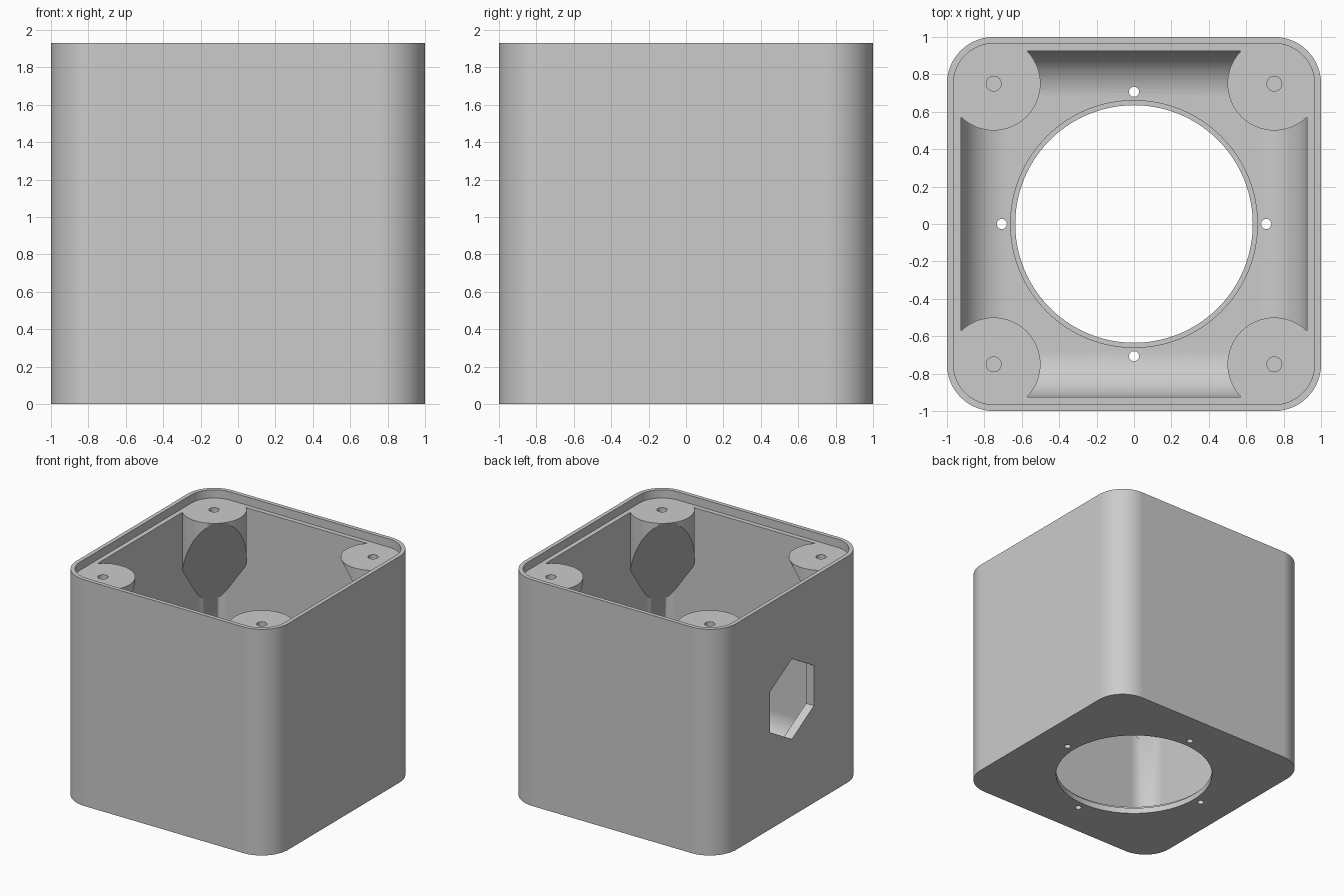
import bpy, bmesh
from math import sin, cos, pi, sqrt, radians
from mathutils import Vector, Matrix

cube = bpy.data.objects.get("Cube")
if cube:
    bpy.data.objects.remove(cube, do_unlink=True)

HEIGHT = 1.93
LEDGE = 1.86       # top of the posts and of the inner ledge
FLOOR = 0.075
INNER = 0.925      # half width of the cavity
POST = 0.75        # post centre offset
FILLET = 0.25

grey = bpy.data.materials.new("plain grey")
grey.use_nodes = True
grey.diffuse_color = (0.6, 0.6, 0.6, 1)
grey.node_tree.nodes["Principled BSDF"].inputs["Base Color"].default_value = (0.6, 0.6, 0.6, 1)


def to_object(name, bm):
    bmesh.ops.recalc_face_normals(bm, faces=bm.faces[:])
    mesh = bpy.data.meshes.new(name)
    bm.to_mesh(mesh)
    bm.free()
    mesh.materials.append(grey)
    obj = bpy.data.objects.new(name, mesh)
    bpy.context.collection.objects.link(obj)
    return obj


def rounded_loft(name, levels, steps=16):
    """Stack rounded squares given as (half width, corner radius, z)."""
    bm = bmesh.new()
    rings = []
    for half, radius, z in levels:
        ring = []
        for corner in range(4):
            mid = pi / 4 + corner * pi / 2
            c = (half - radius) * sqrt(2)
            for i in range(steps + 1):
                a = corner * pi / 2 + i / steps * pi / 2
                ring.append(bm.verts.new((c * cos(mid) + radius * cos(a),
                                          c * sin(mid) + radius * sin(a), z)))
        rings.append(ring)
    for low, high in zip(rings, rings[1:]):
        for i in range(len(low)):
            j = (i + 1) % len(low)
            bm.faces.new((low[i], low[j], high[j], high[i]))
    bm.faces.new(rings[0])
    bm.faces.new(rings[-1])
    return to_object(name, bm)


def cylinder_mesh(radius, z0, z1, x=0, y=0, sides=64):
    bm = bmesh.new()
    bmesh.ops.create_cone(bm, cap_ends=True, segments=sides, radius1=radius, radius2=radius,
                          depth=z1 - z0, matrix=Matrix.Translation((x, y, (z0 + z1) / 2)))
    return bm


def cut(target, cutters):
    """Subtract the cutters from the target, then remove them."""
    for cutter in cutters:
        cutter.hide_render = True
        mod = target.modifiers.new("cut", "BOOLEAN")
        mod.operation = "DIFFERENCE"
        mod.solver = "EXACT"
        mod.object = cutter
    graph = bpy.context.evaluated_depsgraph_get()
    mesh = bpy.data.meshes.new_from_object(target.evaluated_get(graph))
    target.modifiers.clear()
    target.data = mesh
    for cutter in cutters:
        bpy.data.objects.remove(cutter, do_unlink=True)


corners = [(sx, sy) for sx in (-1, 1) for sy in (-1, 1)]

# Cavity with a rounded floor edge
levels = []
for i in range(17):
    a = i / 16 * pi / 2
    inset = FILLET * (1 - sin(a))
    levels.append((INNER - inset, max(0.175 - inset, 0.02), FLOOR + FILLET * (1 - cos(a))))
levels.append((INNER, 0.175, 2.1))
cavity = rounded_loft("cavity_cutter", levels)

# Corner posts with a sloped underside running down into the corner
posts = []
for sx, sy in corners:
    bm = cylinder_mesh(0.25, 0.7, 2.3, sx * POST, sy * POST)
    inward = Vector((-sx, -sy, 0)).normalized()
    bottom = bmesh.ops.bisect_plane(
        bm, geom=bm.verts[:] + bm.edges[:] + bm.faces[:], dist=1e-5,
        plane_co=(sx * POST, sy * POST, LEDGE - 0.5),
        plane_no=Vector((0, 0, 1)) - inward * 2, clear_inner=True)
    bmesh.ops.holes_fill(bm, edges=[e for e in bm.edges if e.is_boundary])
    posts.append(to_object("corner_post", bm))
cut(cavity, posts)

# Outer body and the recess for a lid
body = rounded_loft("housing", [(1, 0.25, 0), (1, 0.25, HEIGHT)])
lid_recess = rounded_loft("lid_recess_cutter", [(0.965, 0.215, LEDGE), (0.965, 0.215, 2.2)])

# Large floor opening with a shallow step
opening = to_object("opening_cutter", cylinder_mesh(0.635, -0.2, 0.4, sides=96))
step = to_object("step_cutter", cylinder_mesh(0.66, 0.05, 0.3, sides=96))

# Screw holes in the posts and the floor
holes = [to_object("post_hole", cylinder_mesh(0.04, 1.51, 2.3, sx * POST, sy * POST, 24))
         for sx, sy in corners]
holes += [to_object("floor_hole", cylinder_mesh(0.027, -0.2, 0.4, x, y, 24))
          for x, y in ((0.707, 0), (-0.707, 0), (0, 0.707), (0, -0.707))]

# Hexagonal opening in the side wall, one point up
bm = bmesh.new()
hexagon = [(0.343 * sin(i * pi / 3), 1 + 0.343 * cos(i * pi / 3)) for i in range(6)]
face = bm.faces.new([bm.verts.new((-1.2, y, z)) for y, z in hexagon])
new = bmesh.ops.extrude_face_region(bm, geom=[face], use_keep_orig=True)
bmesh.ops.translate(bm, vec=(0.4, 0, 0),
                    verts=[v for v in new["geom"] if isinstance(v, bmesh.types.BMVert)])
side_opening = to_object("side_opening_cutter", bm)

cut(body, [cavity, lid_recess, opening, step, side_opening] + holes)

# Smooth curves, crisp edges, flat walls
bpy.ops.object.select_all(action="DESELECT")
body.select_set(True)
bpy.context.view_layer.objects.active = body
bpy.ops.object.shade_smooth_by_angle(angle=radians(30))
weighted = body.modifiers.new("weighted normals", "WEIGHTED_NORMAL")
weighted.keep_sharp = True
